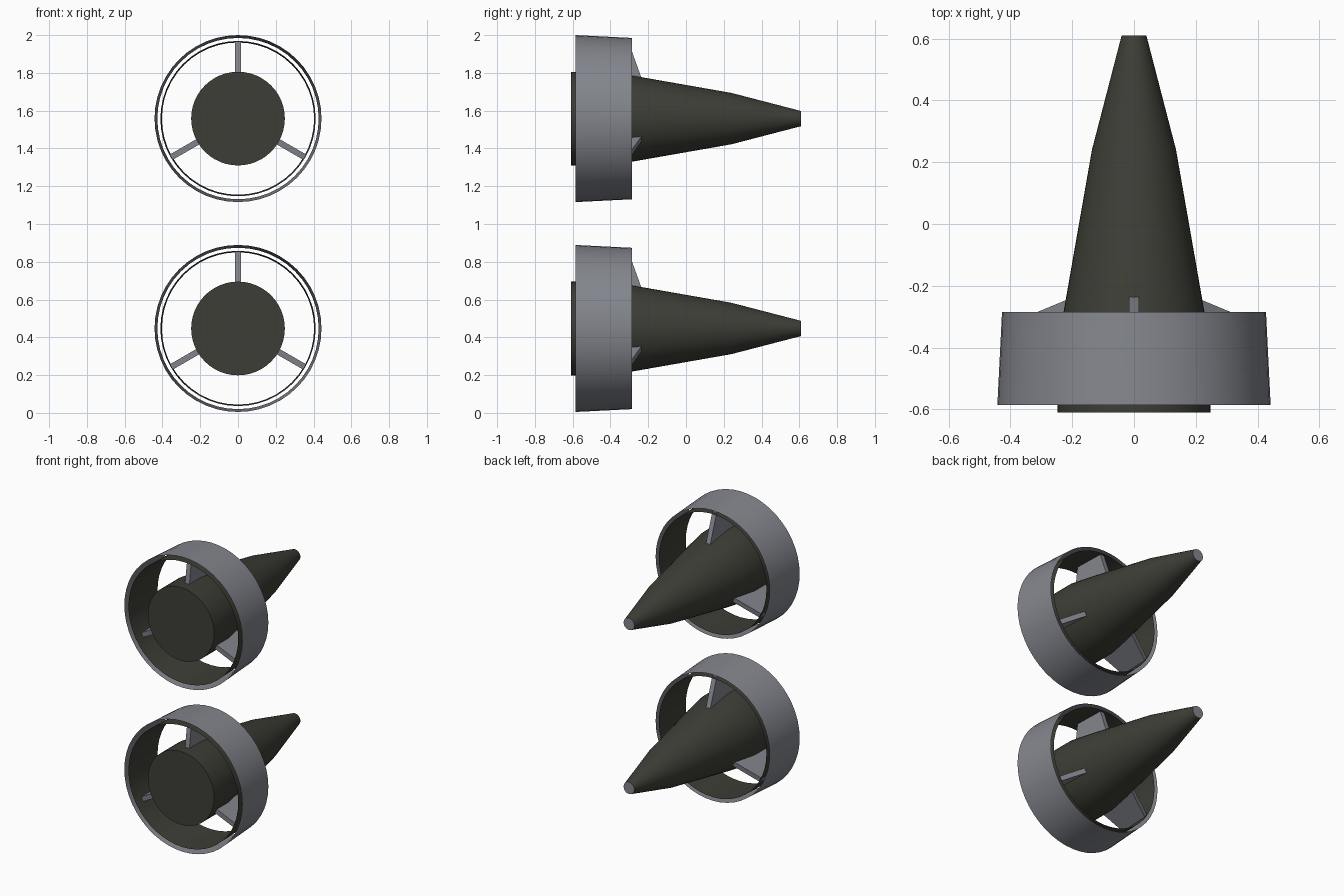
import bpy, bmesh, math
from mathutils import Matrix, Vector

if "Cube" in bpy.data.objects:
    bpy.data.objects.remove(bpy.data.objects["Cube"])

SIDES = 48


def material(name, rgb):
    m = bpy.data.materials.new(name)
    m.diffuse_color = (*rgb, 1)
    m.use_nodes = True
    m.node_tree.nodes["Principled BSDF"].inputs["Base Color"].default_value = m.diffuse_color
    return m


grey = material("blue grey metal", (0.23, 0.24, 0.27))
dark = material("dark olive metal", (0.048, 0.048, 0.038))


def finish(name, bm, mats, z, smooth=True):
    me = bpy.data.meshes.new(name)
    bm.to_mesh(me)
    bm.free()
    ob = bpy.data.objects.new(name, me)
    bpy.context.collection.objects.link(ob)
    ob.location.z = z
    for m in mats:
        me.materials.append(m)
    if smooth:
        bpy.ops.object.select_all(action='DESELECT')
        ob.select_set(True)
        bpy.context.view_layer.objects.active = ob
        bpy.ops.object.shade_smooth_by_angle(angle=math.radians(30))
    return ob


def lathe(name, profile, mats, z, caps=False, inward=False):
    """Turn (y, radius) points around the y axis."""
    bm = bmesh.new()
    rings = []
    for y, r in profile:
        rings.append([bm.verts.new((r * math.sin(a), y, r * math.cos(a)))
                      for a in (2 * math.pi * i / SIDES for i in range(SIDES))])
    for a, b in zip(rings, rings[1:]):
        for i in range(SIDES):
            j = (i + 1) % SIDES
            bm.faces.new((a[i], b[i], b[j], a[j]))
    if caps:
        bm.faces.new(rings[0])
        tip = bm.faces.new(rings[-1])
        tip.material_index = 1
    bmesh.ops.recalc_face_normals(bm, faces=bm.faces)
    # open shells: orient explicitly
    if not caps:
        f = next(iter(bm.faces))
        c = f.calc_center_median()
        outward = f.normal.dot(Vector((c.x, 0, c.z))) > 0
        if outward == inward:
            bmesh.ops.reverse_faces(bm, faces=bm.faces)
    return finish(name, bm, mats, z)


def strut(name, angle, z):
    """Tapered plate joining the hub to the ring."""
    bm = bmesh.new()
    side = [(-0.55, 0.20), (-0.23, 0.20), (-0.305, 0.408), (-0.52, 0.408)]
    f = bm.faces.new([bm.verts.new((-0.016, y, r)) for y, r in side])
    ext = bmesh.ops.extrude_face_region(bm, geom=[f])
    bmesh.ops.translate(bm, vec=(0.032, 0, 0),
                        verts=[v for v in ext["geom"] if isinstance(v, bmesh.types.BMVert)])
    bmesh.ops.recalc_face_normals(bm, faces=bm.faces)
    bmesh.ops.transform(bm, matrix=Matrix.Rotation(angle, 4, 'Y'), verts=bm.verts)
    return finish(name, bm, [grey], z, smooth=False)


# two identical nacelles, one above the other
for label, z in (("lower", 0.447), ("upper", 1.558)):
    # hub with long tail cone and a grey tip
    lathe(label + "_hub", [(-0.61, 0.248), (-0.42, 0.248), (-0.28, 0.227),
                           (0.24, 0.136), (0.61, 0.04)], [dark, grey], z, caps=True)
    # outer cowl and dark inner liner, with an open gap between them
    lathe(label + "_outer_cowl", [(-0.585, 0.442), (-0.285, 0.427)], [grey], z)
    lathe(label + "_inner_liner", [(-0.585, 0.411), (-0.285, 0.403)], [dark], z, inward=True)
    # three struts
    for k in range(3):
        strut(f"{label}_strut_{k + 1}", k * 2 * math.pi / 3, z)
